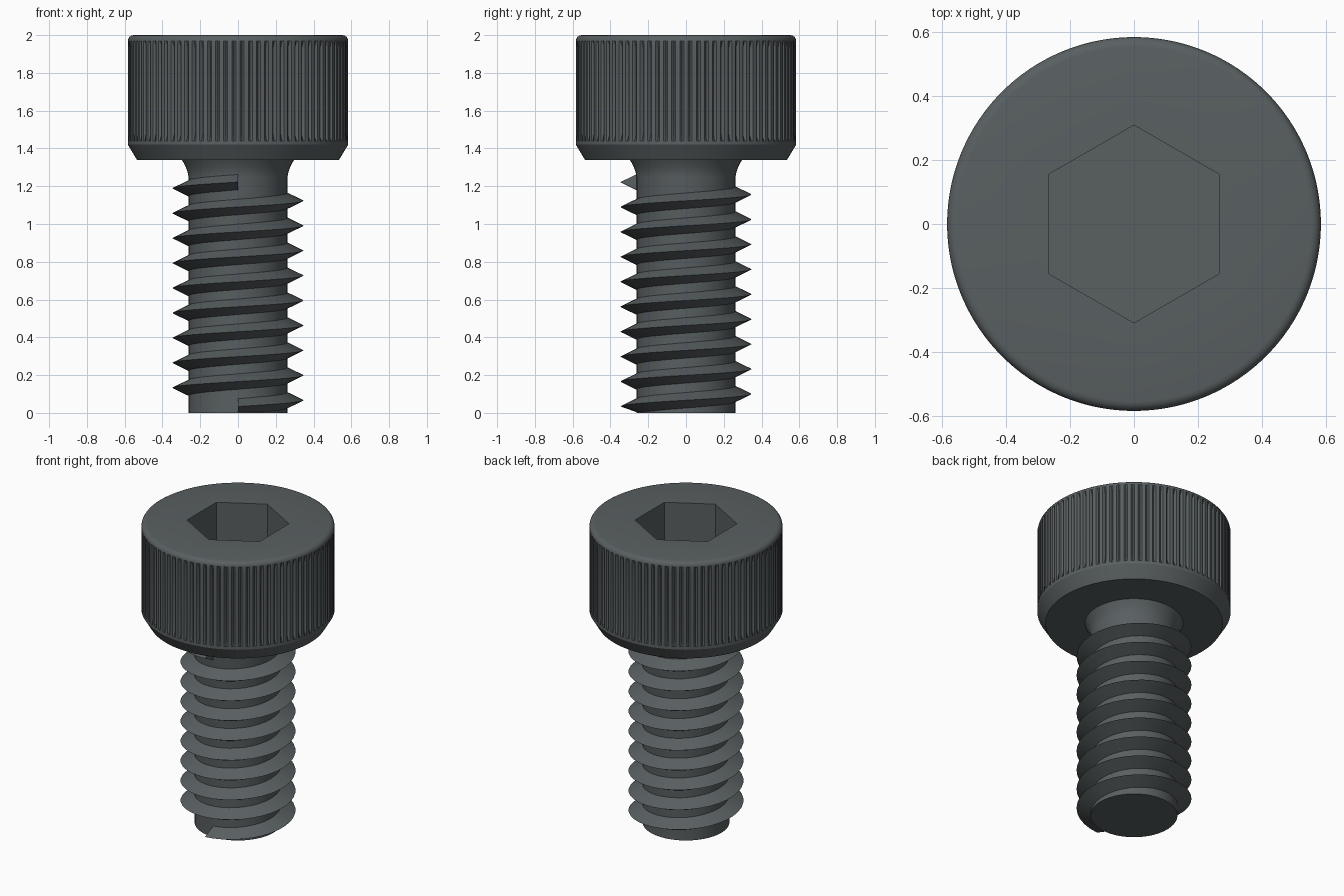
import bpy, bmesh
from math import sin, cos, pi, tau

if "Cube" in bpy.data.objects:
    bpy.data.objects.remove(bpy.data.objects["Cube"])

steel = bpy.data.materials.new("dark_steel")
steel.diffuse_color = (0.10, 0.115, 0.12, 1)
steel.use_nodes = True
steel.node_tree.nodes["Principled BSDF"].inputs["Base Color"].default_value = steel.diffuse_color


def skin(name, rings, closed_around, cap_angle=0.6):
    """Skin a list of equal-length point rings, cap both ends, shade by angle."""
    bm = bmesh.new()
    rows = [[bm.verts.new(p) for p in ring] for ring in rings]
    n = len(rows[0])
    for a, b in zip(rows, rows[1:]):
        for i in range(n if closed_around else n - 1):
            j = (i + 1) % n
            bm.faces.new((a[i], a[j], b[j], b[i]))
    bm.faces.new(rows[0][::-1])
    bm.faces.new(rows[-1])
    bmesh.ops.recalc_face_normals(bm, faces=bm.faces)
    mesh = bpy.data.meshes.new(name)
    bm.to_mesh(mesh)
    bm.free()
    mesh.materials.append(steel)
    ob = bpy.data.objects.new(name, mesh)
    bpy.context.collection.objects.link(ob)
    bpy.ops.object.select_all(action='DESELECT')
    ob.select_set(True)
    bpy.context.view_layer.objects.active = ob
    bpy.ops.object.shade_smooth_by_angle(angle=cap_angle)
    return ob


def ring(n, z, radius):
    """Ring at height z; radius(i, angle) gives the outline."""
    return [(radius(i, tau * i / n) * cos(tau * i / n),
             radius(i, tau * i / n) * sin(tau * i / n), z) for i in range(n)]


# Head: lathed outline, V-grooved knurl, hexagonal socket sunk into the top
GROOVES = 84
N = GROOVES * 4
R = 0.583


def circle(r):
    return lambda i, a: r


def knurl(i, a):
    return R - (0.018 if i % 4 == 2 else 0)


def hexagon(i, a):
    return 0.267 / cos((a + pi / 6) % (pi / 3) - pi / 6)


head = [(1.34, circle(0.535)), (1.42, circle(R)), (1.44, circle(R)),
        (1.475, knurl), (1.935, knurl), (1.97, circle(R))]
for k in range(1, 5):
    t = k * pi / 8
    head.append((1.97 + 0.03 * sin(t), circle(R - 0.03 + 0.03 * cos(t))))
head += [(2.0, hexagon), (1.67, hexagon)]
skin("socket_head", [ring(N, z, f) for z, f in head], True, 0.5)

# Shank with a flared fillet under the head
shank = [(0, 0.262), (1.25, 0.262), (1.28, 0.268), (1.31, 0.28),
         (1.34, 0.297), (1.36, 0.297)]
skin("shank", [ring(48, z, circle(r)) for z, r in shank], True, 0.5)

# Thread: triangular profile swept up a right-handed helix, cut flush at z = 0
PITCH, TURNS, STEPS, Z0 = 0.132, 9, 36, 0.034
profile = [(0.25, -0.047), (0.347, 0.0), (0.25, 0.047)]
coils = []
for s in range(TURNS * STEPS + 1):
    a = -pi / 2 + tau * s / STEPS
    z = Z0 + PITCH * s / STEPS
    coils.append([(r * cos(a), r * sin(a), max(0, z + dz)) for r, dz in profile])
skin("thread", coils, True, 0.5)
